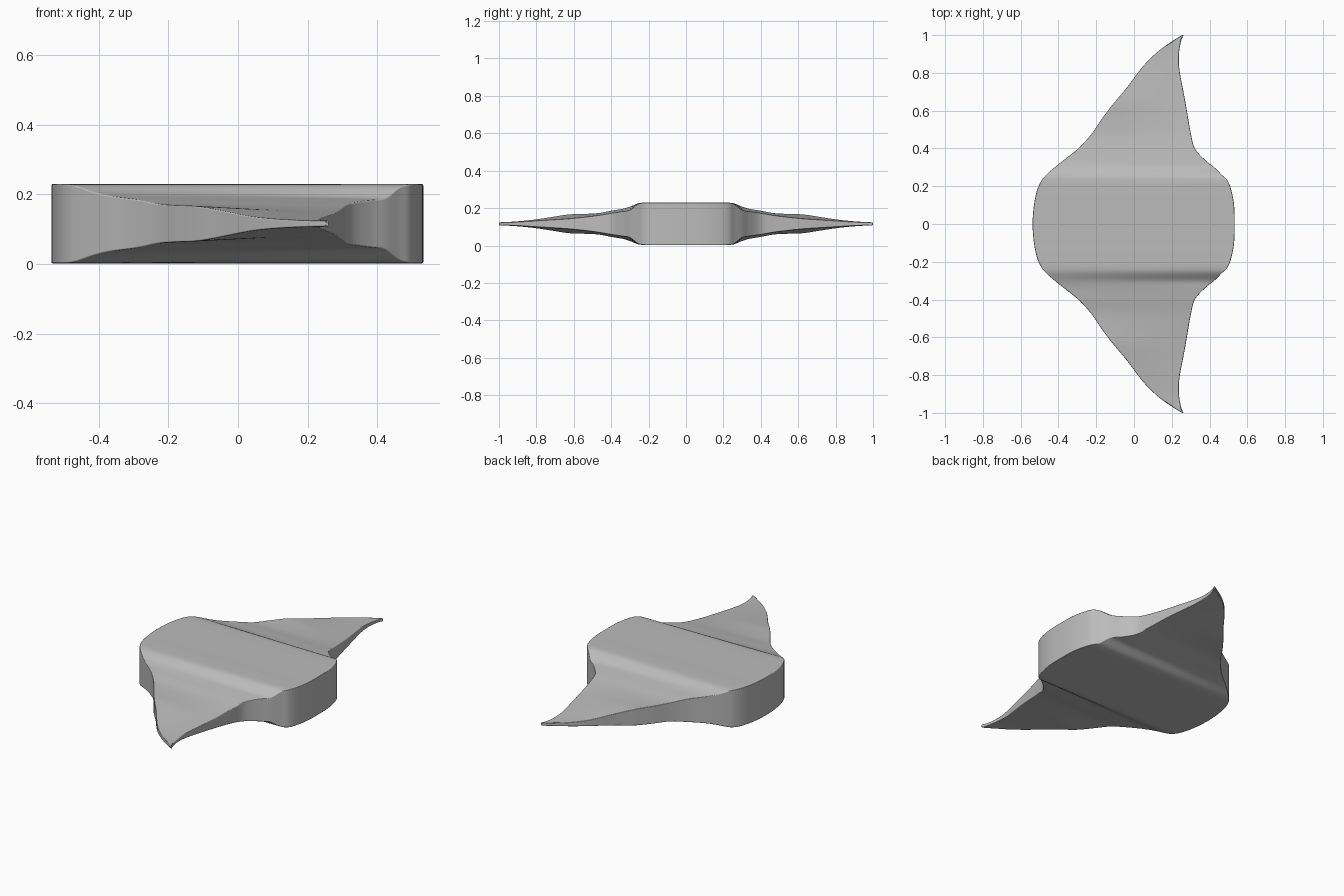
import bpy
import bmesh

cube = bpy.data.objects.get("Cube")
if cube:
    bpy.data.objects.remove(cube)

MID_Z = 0.116
COLUMNS = 12
STEPS = 4

# Half profile: y, front edge x, rear edge x, half thickness at each edge
STATIONS = [
    (0, -.537, .533, .114, .114),
    (.1, -.53, .53, .114, .114),
    (.18, -.513, .515, .114, .114),
    (.23, -.49, .495, .113, .113),
    (.26, -.465, .465, .108, .104),
    (.3, -.42, .425, .092, .074),
    (.34, -.37, .375, .08, .067),
    (.4, -.295, .322, .07, .058),
    (.47, -.23, .303, .057, .046),
    (.55, -.175, .288, .053, .036),
    (.63, -.115, .275, .05, .028),
    (.72, -.04, .258, .036, .022),
    (.8, .02, .243, .024, .017),
    (.86, .07, .237, .017, .013),
    (.92, .135, .24, .012, .01),
    (.97, .205, .25, .009, .009),
    (1, .255, .262, .008, .008),
]


def spline(a, b, c, d, t):
    """Smooth blend from b to c."""
    return tuple(q + t / 2 * (r - p + t * (2 * p - 5 * q + 4 * r - s
                 + t * (3 * (q - r) + s - p)))
                 for p, q, r, s in zip(a, b, c, d))


def smooth_stations(rows):
    first = (-rows[1][0],) + rows[1][1:]
    pts = [first] + rows + [rows[-1]]
    out = []
    for i in range(1, len(rows)):
        for k in range(STEPS):
            out.append(spline(*pts[i - 1:i + 3], k / STEPS))
    return out + [rows[-1]]


# Plain grey material
grey = bpy.data.materials.new("plain grey")
grey.use_nodes = True
colour = (0.5, 0.5, 0.5, 1)
grey.diffuse_color = colour
bsdf = next(n for n in grey.node_tree.nodes if n.type == "BSDF_PRINCIPLED")
bsdf.inputs["Base Color"].default_value = colour

# Closed cross-section loops, lofted from the centre to the wing tip
bm = bmesh.new()
loops = []
for y, xl, xr, hl, hr in smooth_stations(STATIONS):
    loop = []
    for side in (1, -1):
        for c in range(COLUMNS + 1):
            t = c / COLUMNS if side > 0 else 1 - c / COLUMNS
            h = hl + (hr - hl) * t
            loop.append(bm.verts.new((xl + (xr - xl) * t, y, MID_Z + side * h)))
    loops.append(loop)
for a, b in zip(loops, loops[1:]):
    n = len(a)
    for i in range(n):
        j = (i + 1) % n
        bm.faces.new((a[i], a[j], b[j], b[i]))
bm.faces.new(loops[-1])
bmesh.ops.recalc_face_normals(bm, faces=bm.faces[:])
# The half is open at the centre, so make sure the top points upward
top = max(bm.faces, key=lambda f: f.calc_center_median().z)
if top.normal.z < 0:
    bmesh.ops.reverse_faces(bm, faces=bm.faces[:])
for f in bm.faces:
    f.smooth = True

mesh = bpy.data.meshes.new("winged_body")
bm.to_mesh(mesh)
bm.free()
mesh.materials.append(grey)
body = bpy.data.objects.new("winged_body", mesh)
bpy.context.collection.objects.link(body)

# Second wing and softened rim
mirror = body.modifiers.new("other wing", "MIRROR")
mirror.use_axis = (False, True, False)
bevel = body.modifiers.new("soft rim", "BEVEL")
bevel.width = 0.004
bevel.segments = 2
bevel.limit_method = "ANGLE"
bevel.angle_limit = 0.8
bevel.use_clamp_overlap = False
bevel.harden_normals = True
